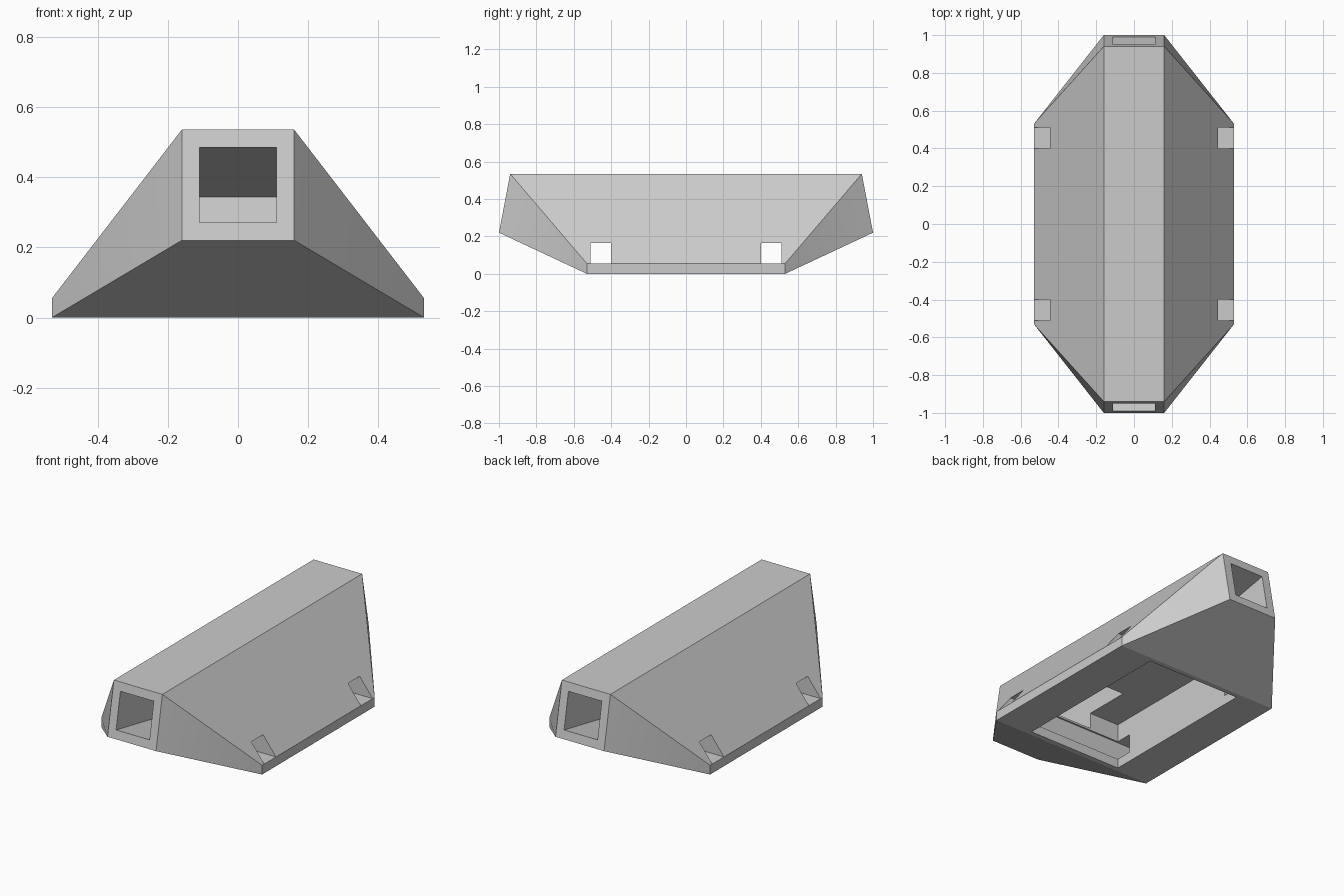
import bpy
import bmesh
import math

if "Cube" in bpy.data.objects:
    bpy.data.objects.remove(bpy.data.objects["Cube"], do_unlink=True)

grey = bpy.data.materials.new("plain grey")
grey.use_nodes = True
colour = (0.6, 0.6, 0.6, 1)
grey.diffuse_color = colour
grey.node_tree.nodes["Principled BSDF"].inputs["Base Color"].default_value = colour


def hull(name, points):
    """Convex solid around a few corner points."""
    bm = bmesh.new()
    for p in points:
        bm.verts.new(p)
    bmesh.ops.convex_hull(bm, input=bm.verts[:])
    bmesh.ops.dissolve_limit(bm, angle_limit=math.radians(0.5),
                             verts=bm.verts[:], edges=bm.edges[:])
    bmesh.ops.recalc_face_normals(bm, faces=bm.faces[:])
    mesh = bpy.data.meshes.new(name)
    bm.to_mesh(mesh)
    bm.free()
    mesh.materials.append(grey)
    obj = bpy.data.objects.new(name, mesh)
    bpy.context.collection.objects.link(obj)
    return obj


def prism(name, half_width, profile):
    """Profile in the y-z plane, extruded evenly across x."""
    return hull(name, [(x, y, z) for x in (-half_width, half_width) for y, z in profile])


def rect(y0, y1, z0, z1):
    return [(y0, z0), (y1, z0), (y1, z1), (y0, z1)]


# Body: square foot, narrow ridge and overhanging ends
corners = [(0.53, 0.53, 0), (0.53, 0.53, 0.055), (0.16, 0.94, 0.535), (0.16, 1.0, 0.22)]
body = hull("tapered_body", [(sx * x, sy * y, z) for x, y, z in corners
                             for sx in (-1, 1) for sy in (-1, 1)])

# Open hollow under the body
cutters = [prism("hollow_cutter", 0.305, rect(-0.5, 0.5, -0.1, 0.27))]

slope = 0.06 / 0.315
for side in (-1, 1):
    # Sloping duct, square to the end face, running down into the hollow
    duct = []
    for y, z, inner_y in ((0.95, 0.485, 0.21), (0.99, 0.27, 0.25)):
        for end in (1.15, inner_y):
            duct.append((side * end, z + slope * (end - y)))
    cutters.append(prism("duct_cutter", 0.11, duct))
    # Strap slot straight through both flanks
    cutters.append(prism("strap_slot_cutter", 0.8,
                         rect(side * 0.4, side * 0.51, 0.055, 0.165)))

bpy.context.view_layer.objects.active = body
for cutter in cutters:
    cutter.hide_render = True
    cut = body.modifiers.new(cutter.name, "BOOLEAN")
    cut.operation = "DIFFERENCE"
    cut.solver = "EXACT"
    cut.object = cutter
    bpy.ops.object.modifier_apply(modifier=cut.name)
    bpy.data.objects.remove(cutter, do_unlink=True)

# Crisp edges, gentle shading across the slightly twisted corner faces
bpy.ops.object.select_all(action="DESELECT")
body.select_set(True)
bpy.ops.object.shade_smooth_by_angle(angle=math.radians(15))
